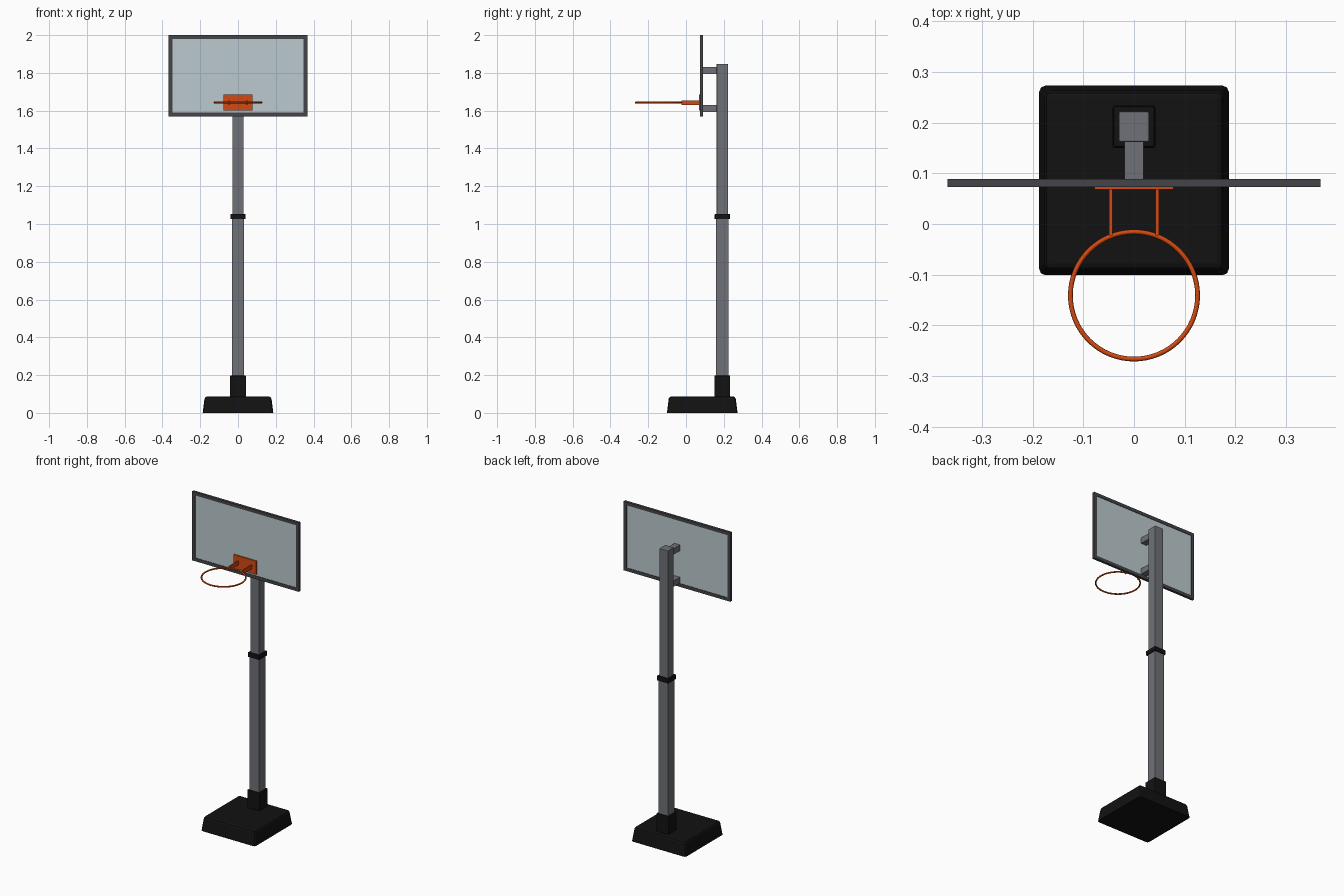
import bpy
import bmesh
import math
from mathutils import Matrix, Vector

cube = bpy.data.objects.get("Cube")
if cube:
    bpy.data.objects.remove(cube, do_unlink=True)


def material(name, r, g, b, rough=0.5):
    m = bpy.data.materials.new(name)
    m.use_nodes = True
    m.diffuse_color = (r, g, b, 1)
    shader = next(n for n in m.node_tree.nodes if n.type == "BSDF_PRINCIPLED")
    shader.inputs["Base Color"].default_value = (r, g, b, 1)
    shader.inputs["Roughness"].default_value = rough
    return m


black = material("black plastic", 0.006, 0.006, 0.006)
steel = material("grey steel", 0.16, 0.165, 0.185)
dark = material("dark frame", 0.06, 0.06, 0.067)
glass = material("pale blue panel", 0.5, 0.59, 0.615)
orange = material("orange paint", 0.65, 0.068, 0.006)


def box(name, mat, x, y, z, bevel=0.0, taper=1.0):
    """Box from (min, max) ranges; the top can be narrowed, the bottom stays sharp."""
    bm = bmesh.new()
    size = Vector([r[1] - r[0] for r in (x, y, z)])
    bmesh.ops.create_cube(bm, size=1)
    for v in bm.verts:
        if v.co.z > 0:
            v.co.x *= taper
            v.co.y *= taper
        v.co *= size
    if bevel:
        edges = [e for e in bm.edges if max(v.co.z for v in e.verts) > 0]
        bmesh.ops.bevel(bm, geom=edges, offset=bevel, segments=2,
                        profile=0.5, affect="EDGES", clamp_overlap=True)
    centre = [(r[0] + r[1]) / 2 for r in (x, y, z)]
    bmesh.ops.transform(bm, matrix=Matrix.Translation(centre), verts=bm.verts)
    mesh = bpy.data.meshes.new(name)
    bm.to_mesh(mesh)
    bm.free()
    mesh.materials.append(mat)
    ob = bpy.data.objects.new(name, mesh)
    bpy.context.collection.objects.link(ob)
    return ob


def around(c, half):
    return (c - half, c + half)


# Base and pole
POLE_Y = 0.192
box("base", black, around(0, 0.187), around(0.086, 0.187), (0, 0.087), 0.012, 0.94)
box("base_sleeve", black, around(0, 0.042), around(POLE_Y, 0.042), (0.08, 0.197), 0.003)
box("lower_pole", steel, around(0, 0.033), around(POLE_Y, 0.033), (0.15, 1.04), 0.003)
box("upper_pole", steel, around(0, 0.03), around(POLE_Y, 0.03), (1.0, 1.847), 0.003)
box("pole_collar", black, around(0, 0.04), around(POLE_Y, 0.04), (1.027, 1.054), 0.003)

# Arms between the pole and the backboard
for name, z in (("upper_arm", 1.812), ("lower_arm", 1.611)):
    box(name, steel, around(0, 0.019), (0.081, 0.17), around(z, 0.018))

# Backboard panel and its frame
W, BAR, LOW, HIGH = 0.368, 0.02, 1.57, 2.0
DEPTH = (0.073, 0.089)
box("backboard_panel", glass, around(0, W - 0.01), around(0.081, 0.005),
    (LOW + 0.01, HIGH - 0.01))
box("frame_top", dark, around(0, W), DEPTH, (HIGH - BAR, HIGH))
box("frame_bottom", dark, around(0, W), DEPTH, (LOW, LOW + BAR))
for side, s in (("left", 1), ("right", -1)):
    box("frame_" + side, dark, around(s * (W - BAR / 2), BAR / 2), DEPTH,
        (LOW + BAR, HIGH - BAR))

# Mounting plate, rim brackets and rim
RIM_Z = 1.643
box("rim_plate", orange, around(0, 0.078), (0.068, 0.077), (1.601, 1.685))
for side, s in (("left", 1), ("right", -1)):
    box("rim_bracket_" + side, orange, around(s * 0.046, 0.0035), (-0.023, 0.07),
        around(RIM_Z, 0.012))
bpy.ops.mesh.primitive_torus_add(major_radius=0.1255, minor_radius=0.0047,
                                 major_segments=64, minor_segments=10,
                                 location=(0, -0.141, RIM_Z))
rim = bpy.context.object
rim.name = "rim"
rim.data.materials.append(orange)
bpy.ops.object.shade_smooth_by_angle(angle=math.radians(60))
